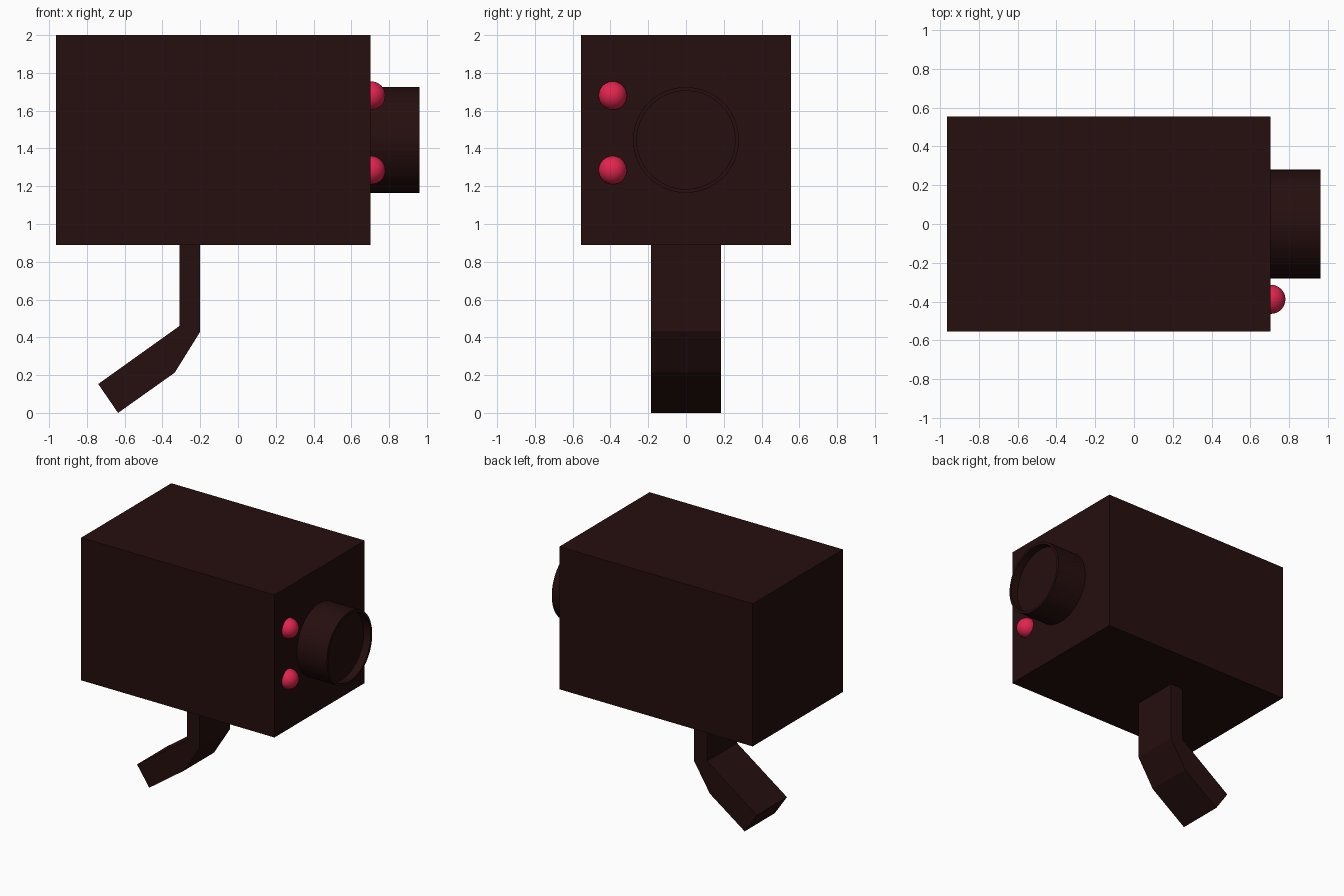
import bpy, bmesh, math
from mathutils import Matrix

if "Cube" in bpy.data.objects:
    bpy.data.objects.remove(bpy.data.objects["Cube"])


def material(name, rgb):
    m = bpy.data.materials.new(name)
    m.diffuse_color = (*rgb, 1)
    m.use_nodes = True
    m.node_tree.nodes["Principled BSDF"].inputs["Base Color"].default_value = m.diffuse_color
    return m


DARK = material("dark brown", (0.019, 0.0045, 0.0045))
RED = material("red", (0.75, 0.018, 0.075))


def finish(name, bm, mat, smooth=False):
    bmesh.ops.recalc_face_normals(bm, faces=bm.faces)
    me = bpy.data.meshes.new(name)
    bm.to_mesh(me)
    bm.free()
    me.materials.append(mat)
    ob = bpy.data.objects.new(name, me)
    bpy.context.collection.objects.link(ob)
    if smooth:
        bpy.ops.object.select_all(action='DESELECT')
        ob.select_set(True)
        bpy.context.view_layer.objects.active = ob
        bpy.ops.object.shade_smooth_by_angle(angle=math.radians(35))
    return ob


# camera body
bm = bmesh.new()
bmesh.ops.create_cube(bm, size=1, matrix=Matrix.Translation((-0.13, 0, 1.445))
                      @ Matrix.Diagonal((1.665, 1.11, 1.11, 1)))
finish("body", bm, DARK)

# lens barrel with a recessed front glass
bm = bmesh.new()
bmesh.ops.create_cone(bm, cap_ends=True, segments=64, radius1=0.28, radius2=0.28, depth=0.26,
                      matrix=Matrix.Translation((0.83, 0, 1.445)) @ Matrix.Rotation(math.pi / 2, 4, 'Y'))
front = max(bm.faces, key=lambda f: f.calc_center_median().x)
bmesh.ops.inset_region(bm, faces=[front], thickness=0.02)
wall = bmesh.ops.extrude_discrete_faces(bm, faces=[front])["faces"]
bmesh.ops.translate(bm, verts=wall[0].verts, vec=(-0.06, 0, 0))
finish("lens", bm, DARK, True)

# indicator lights
for name, z in (("upper_light", 1.68), ("lower_light", 1.285)):
    bm = bmesh.new()
    bmesh.ops.create_uvsphere(bm, u_segments=32, v_segments=16, radius=0.075,
                              matrix=Matrix.Translation((0.705, -0.388, z)))
    finish(name, bm, RED, True)

# bent mounting arm: side profile extruded across the width
profile = [(-0.31, 0.90), (-0.20, 0.90), (-0.20, 0.43), (-0.335, 0.213),
           (-0.635, 0.0), (-0.74, 0.153), (-0.31, 0.46)]
bm = bmesh.new()
side = bm.faces.new([bm.verts.new((x, -0.185, z)) for x, z in profile])
ext = bmesh.ops.extrude_face_region(bm, geom=[side])
bmesh.ops.translate(bm, vec=(0, 0.37, 0),
                    verts=[g for g in ext["geom"] if isinstance(g, bmesh.types.BMVert)])
# keep both end caps closed
if not any(all(v.co.y < 0 for v in f.verts) for f in bm.faces):
    bmesh.ops.holes_fill(bm, edges=bm.edges, sides=0)
finish("mount_arm", bm, DARK)
